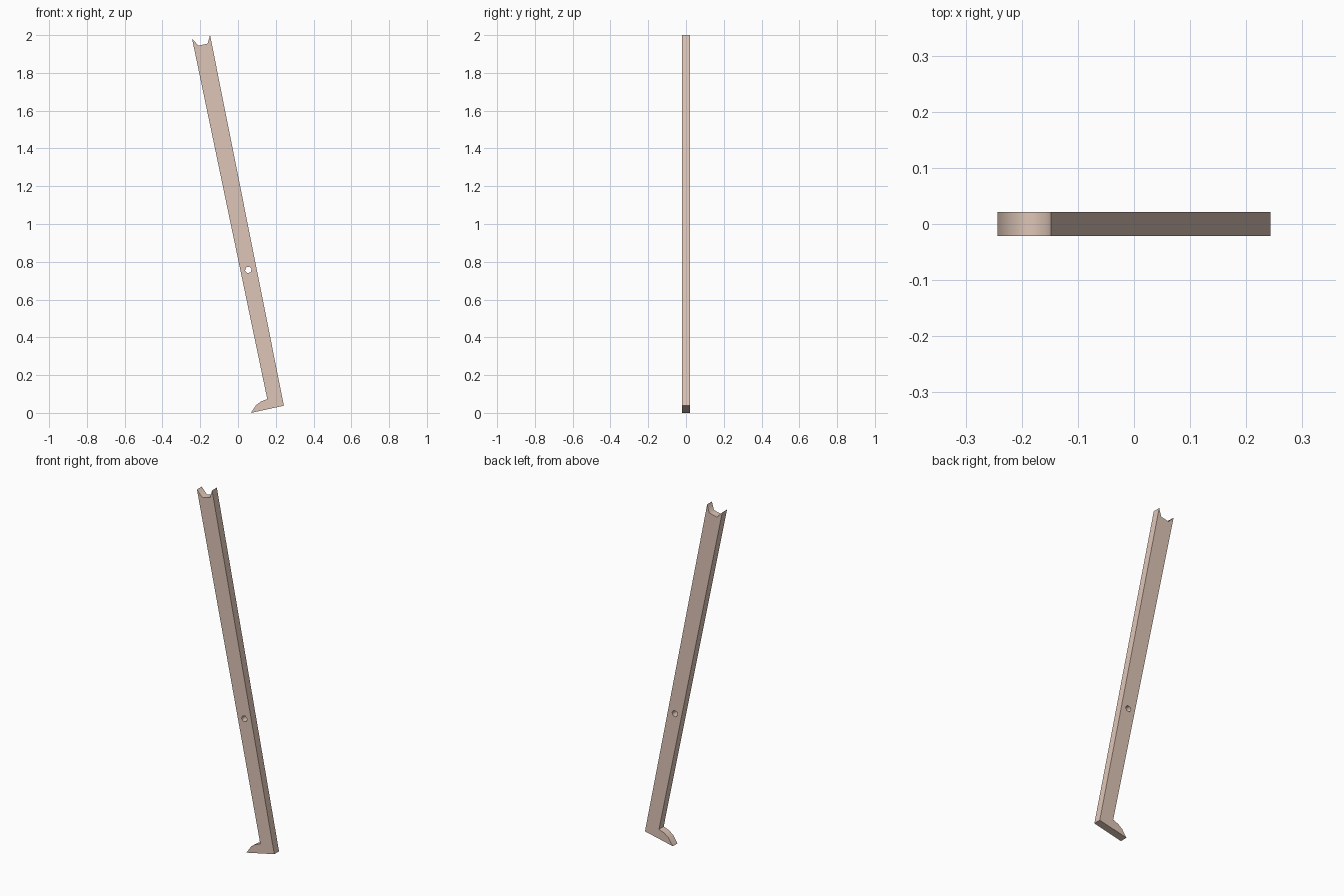
import bpy, bmesh, math

if "Cube" in bpy.data.objects:
    bpy.data.objects.remove(bpy.data.objects["Cube"])

# Side profile in (x, z): notched top, slanted bar, curved toe at the foot
profile = [(0.068, 0.0), (0.243, 0.038), (-0.148, 2.0), (-0.161, 1.955),
           (-0.209, 1.944), (-0.243, 1.98), (0.155, 0.073),
           (0.123, 0.061), (0.096, 0.041)]

# Six-sided bolt hole
tilt = math.radians(12)
hole = [(0.055 + 0.018 * math.cos(tilt + i * math.pi / 3),
         0.757 + 0.018 * math.sin(tilt + i * math.pi / 3)) for i in range(6)]

# Extruded plank made from the outline and the hole
curve = bpy.data.curves.new("slanted_leg", 'CURVE')
curve.dimensions = '2D'
curve.fill_mode = 'BOTH'
curve.extrude = 0.0213
for pts in (profile, hole):
    s = curve.splines.new('POLY')
    s.points.add(len(pts) - 1)
    for p, (x, z) in zip(s.points, pts):
        p.co = (x, z, 0, 1)
    s.use_cyclic_u = True
leg = bpy.data.objects.new("slanted_leg", curve)
bpy.context.collection.objects.link(leg)
leg.rotation_euler.x = math.pi / 2
bpy.context.view_layer.objects.active = leg
leg.select_set(True)
bpy.ops.object.convert(target='MESH')
bpy.ops.object.transform_apply(rotation=True)
leg = bpy.context.object

# Weld caps to the sides
bm = bmesh.new()
bm.from_mesh(leg.data)
bmesh.ops.remove_doubles(bm, verts=bm.verts, dist=0.0005)
bmesh.ops.recalc_face_normals(bm, faces=bm.faces)
bm.to_mesh(leg.data)
bm.free()
bpy.ops.object.shade_smooth_by_angle(angle=math.radians(65))

# Pale wood colour
wood = bpy.data.materials.new("pale_wood")
wood.diffuse_color = (0.73, 0.56, 0.47, 1)
wood.use_nodes = True
wood.node_tree.nodes["Principled BSDF"].inputs["Base Color"].default_value = wood.diffuse_color
leg.data.materials.clear()
leg.data.materials.append(wood)
